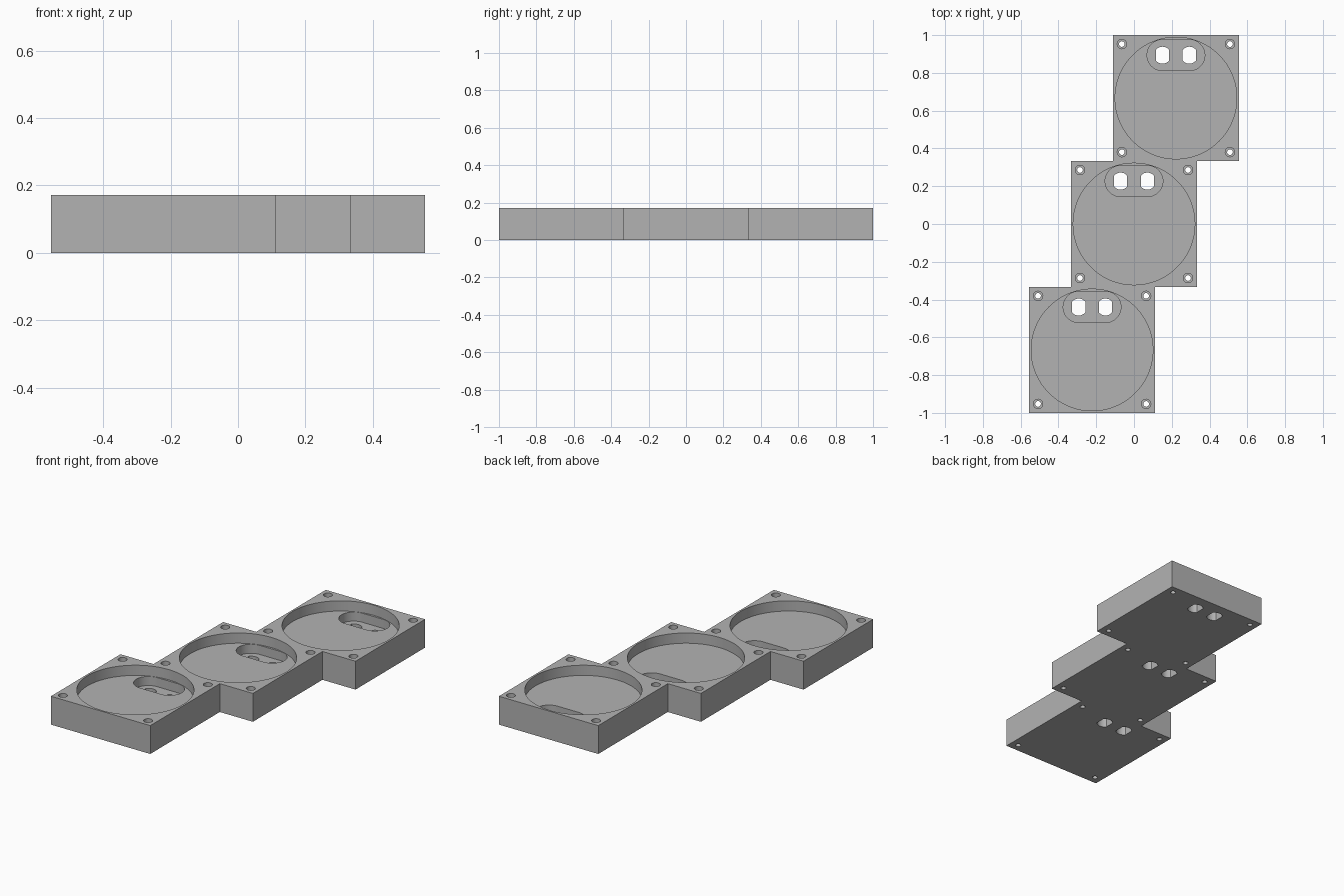
import bpy, bmesh
from math import pi, cos, sin, asin

cube = bpy.data.objects.get("Cube")
if cube:
    bpy.data.objects.remove(cube, do_unlink=True)

HALF, HEIGHT, STEP = 1 / 3, 0.172, 0.222
WELL_FLOOR, SLOT_FLOOR, BORE_FLOOR = 0.11, 0.055, 0.11
CENTRES = [(i * STEP, i * 2 * HALF) for i in (-1, 0, 1)]
CORNER = 0.286              # screw hole offset from each plate centre
SLOT_Y, HOLE_X = 0.227, 0.071

grey = bpy.data.materials.new("plain grey")
grey.use_nodes = True
colour = (0.45, 0.45, 0.45, 1)
grey.diffuse_color = colour
grey.node_tree.nodes["Principled BSDF"].inputs["Base Color"].default_value = colour


def arc(r, start, end, n, cx=0, cy=0):
    return [(cx + r * cos(start + (end - start) * k / n),
             cy + r * sin(start + (end - start) * k / n)) for k in range(n + 1)]


def circle(r, n):
    return arc(r, 0, 2 * pi, n)[:-1]


def prism(name, outline, places, z0, z1):
    """Extrude one outline at each place, as a single mesh object."""
    bm = bmesh.new()
    for px, py in places:
        face = bm.faces.new([bm.verts.new((x + px, y + py, z0)) for x, y in outline])
        top = bmesh.ops.extrude_face_region(bm, geom=[face])["geom"]
        bmesh.ops.translate(bm, vec=(0, 0, z1 - z0),
                            verts=[v for v in top if isinstance(v, bmesh.types.BMVert)])
    bmesh.ops.recalc_face_normals(bm, faces=bm.faces)
    mesh = bpy.data.meshes.new(name)
    bm.to_mesh(mesh)
    bm.free()
    mesh.materials.append(grey)
    obj = bpy.data.objects.new(name, mesh)
    bpy.context.collection.objects.link(obj)
    return obj


# Stepped outline of three square plates fused corner to corner
right = [(cx + HALF, cy + s * HALF) for cx, cy in CENTRES for s in (-1, 1)]
left = [(-x, -y) for x, y in right]
tray = prism("stepped_tray", right + left, [(0, 0)], 0, HEIGHT)

# Cutter outlines
slot = arc(0.082, -pi / 2, pi / 2, 24, 0.071) + arc(0.082, pi / 2, 3 * pi / 2, 24, -0.071)
flat = asin(0.035 / 0.045)  # round hole with two flat sides
plug = arc(0.045, pi / 2 - flat, pi / 2 + flat, 10) + arc(0.045, -pi / 2 - flat, -pi / 2 + flat, 10)

slots = [(x, y + SLOT_Y) for x, y in CENTRES]
plugs = [(x + s * HOLE_X, y) for x, y in slots for s in (-1, 1)]
screws = [(x + sx * CORNER, y + sy * CORNER)
          for x, y in CENTRES for sx in (-1, 1) for sy in (-1, 1)]

above, below = HEIGHT + 0.1, -0.1
cutters = [
    prism("round_well_cutter", circle(0.322, 96), CENTRES, WELL_FLOOR, above),
    prism("slot_cutter", slot, slots, SLOT_FLOOR, above),
    prism("plug_hole_cutter", plug, plugs, below, above),
    prism("screw_head_cutter", circle(0.025, 32), screws, BORE_FLOOR, above),
    prism("screw_hole_cutter", circle(0.015, 32), screws, below, above),
]

# Cut each set of recesses, then drop the cutters
bpy.ops.object.select_all(action='DESELECT')
tray.select_set(True)
bpy.context.view_layer.objects.active = tray
for cutter in cutters:
    cutter.hide_render = True
    mod = tray.modifiers.new(cutter.name, 'BOOLEAN')
    mod.operation, mod.solver, mod.object = 'DIFFERENCE', 'EXACT', cutter
    bpy.ops.object.modifier_apply(modifier=mod.name)
    bpy.data.objects.remove(cutter, do_unlink=True)

bpy.ops.object.shade_smooth_by_angle(angle=pi / 6)
